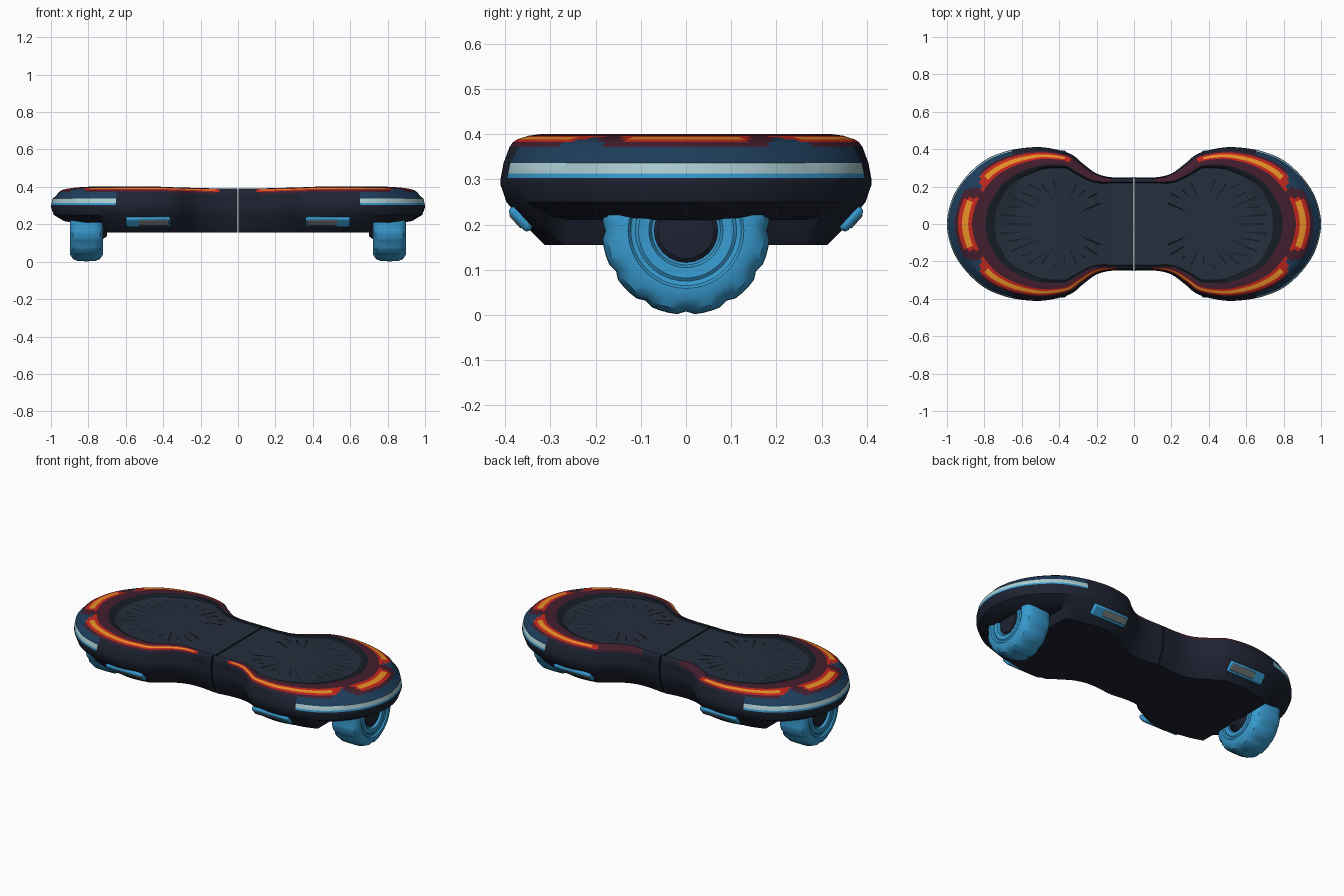
import bpy, bmesh, math
from mathutils import Matrix, Vector

cube = bpy.data.objects.get("Cube")
if cube:
    bpy.data.objects.remove(cube)


def material(name, rgb):
    lin = [((c / 255 + 0.055) / 1.055) ** 2.4 for c in rgb] + [1]
    m = bpy.data.materials.new(name)
    m.use_nodes = True
    m.diffuse_color = lin
    bsdf = m.node_tree.nodes["Principled BSDF"]
    bsdf.inputs["Base Color"].default_value = lin
    bsdf.inputs["Roughness"].default_value = 0.7
    return m


MATS = {n: material(n, c) for n, c in {
    "body navy": (30, 35, 50), "pad slate": (36, 46, 60), "groove black": (22, 27, 36),
    "maroon glow": (68, 30, 46), "light red": (195, 38, 28), "light orange": (240, 150, 40),
    "deep blue": (30, 62, 92), "bright blue": (56, 155, 208), "pale strip": (172, 205, 210),
    "lamp grey": (112, 122, 122)}.items()}


def finish(name, bm, mats, angle=35, mirror=True):
    """Turn a bmesh into a shaded object, mirrored to the other side."""
    bmesh.ops.recalc_face_normals(bm, faces=bm.faces)
    mesh = bpy.data.meshes.new(name)
    bm.to_mesh(mesh)
    bm.free()
    ob = bpy.data.objects.new(name, mesh)
    bpy.context.collection.objects.link(ob)
    for m in mats:
        mesh.materials.append(MATS[m])
    if mirror:
        ob.modifiers.new("mirror", "MIRROR").use_mirror_merge = False
    bpy.ops.object.select_all(action="DESELECT")
    ob.select_set(True)
    bpy.context.view_layer.objects.active = ob
    bpy.ops.object.shade_smooth_by_angle(angle=math.radians(angle))
    return ob


def clamp(v):
    return max(0, min(1, v))


# Outline of one half: waist to tip, then reflected front to back
GAP = 0.004
quarter = [(GAP, .25), (.12, .25), (.2, .27), (.27, .32), (.34, .375), (.45, .405),
           (.55, .41), (.68, .39), (.8, .34), (.9, .25), (.97, .14), (1, 0)]
ctrl = [Vector(p) for p in quarter]
ctrl = [Vector((-.12, .25))] + ctrl + [Vector((.97, -.14))]
path = []
for a, b, c, d in zip(ctrl, ctrl[1:], ctrl[2:], ctrl[3:]):
    for s in range(5):
        t = s / 5
        path.append((2 * b + (c - a) * t + (2 * a - 5 * b + 4 * c - d) * t * t
                     + (3 * b - a - 3 * c + d) * t ** 3) / 2)
path.append(Vector((1, 0)))
path += [Vector((p.x, -p.y)) for p in reversed(path[:-1])]
N = len(path)

# Cross-section rows: inset, height, zone of the band above the row
rows = [(.11, .155, "low"), (.07, .19, "low"), (.015, .25, "low"), (0, .29, "low"),
        (.001, .303, "fringe"), (.003, .313, "strip"), (.008, .337, "upper"),
        (.012, .35, "upper"), (.02, .372, "glow"), (.028, .383, "red"),
        (.038, .389, "orange"), (.054, .394, "red"), (.064, .397, "glow"),
        (.098, .401, "groove"), (.112, .399, "groove"), (.122, .39, "pad")]


def place(i, inset, z):
    p = path[i]
    tan = path[min(i + 1, N - 1)] - path[max(i - 1, 0)]
    inward = Vector((tan.y, -tan.x)).normalized()
    if z > .345:
        w = .25 + .75 * clamp((p.x - .12) / .38) + 1.1 * clamp((p.x - .5) / .5)
        z -= .01 * (1 - clamp((p.x - .1) / .3))
    else:
        w = min(1, .4 + p.x)
    q = p + inward * inset * w
    if i in (0, N - 1):
        q.x = GAP
    if q.x > .72:
        z = max(z, .21 + .1 * inset * (inset < .1))
    return q.x, q.y, z


def zone_color(zone, c):
    x, y = c.x, c.y
    tip = x > .82
    if zone in ("pad", "groove"):
        return "pad slate" if zone == "pad" else "groove black"
    if zone == "strip":
        return "pale strip" if x > .66 else "body navy"
    if zone == "fringe":
        return "bright blue" if x > .66 else "body navy"
    if zone == "upper":
        return "deep blue" if x > .66 else "body navy"
    if zone == "low":
        return "body navy"
    start = .09 if y < 0 else .34
    lit = abs(y) < .14 if tip else start < x < .815
    core = abs(y) < .12 if tip else start + .04 < x < .79
    if zone == "orange" and core:
        return "light orange"
    if zone in ("red", "orange") and lit:
        return "light red"
    near = abs(y) < .19 if tip else x > .12
    return "maroon glow" if near else ("deep blue" if tip else "body navy")


# Footboard shells with painted light bands
names = list(MATS)
bm = bmesh.new()
rings = [[bm.verts.new(place(i, r, z)) for i in range(N)] for r, z, _ in rows]
for k in range(len(rows) - 1):
    for i in range(N - 1):
        f = bm.faces.new((rings[k][i], rings[k][i + 1], rings[k + 1][i + 1], rings[k + 1][i]))
        f.material_index = names.index(zone_color(rows[k][2], f.calc_center_median()))
for ring, color in ((rings[0], "body navy"), (rings[-1], "pad slate")):
    for i in range(N // 2):
        quad = [ring[i], ring[i + 1], ring[N - 2 - i], ring[N - 1 - i]]
        f = bm.faces.new(list(dict.fromkeys(quad)))
        f.material_index = names.index(color)
end = bm.faces.new([r[0] for r in rings] + [r[-1] for r in reversed(rings)])
end.material_index = names.index("groove black")
finish("footboard_shells", bm, names)

# Fan of grip grooves on each foot pad
bm = bmesh.new()
rays = 25
for k in range(rays):
    a = math.radians(-150 + 300 * k / (rays - 1))
    d = Vector((math.cos(a), math.sin(a)))
    side = Vector((-d.y, d.x))
    inner, outer = .13 + .035 * (k % 3), .92 + .08 * (k % 2)
    tip = Vector((.42 + .30 * outer * d.x, .24 * outer * d.y))
    base = Vector((.40, 0)) + d * inner
    pts = [base - side * .001, tip - side * .005, tip + side * .005, base + side * .001]
    bm.faces.new([bm.verts.new((p.x, p.y, .3925)) for p in pts])
finish("pad_grip_grooves", bm, ["groove black"])


# Wheels: profile revolved around the x axis
def lathe(name, profile, mats, segs, tread=()):
    bm = bmesh.new()
    loops = []
    for k, (x, r) in enumerate(profile):
        loop = []
        for s in range(segs):
            rr = r - (.007 if k in tread and s % 5 == 0 else 0)
            a = math.tau * s / segs
            loop.append(bm.verts.new((x, rr * math.cos(a), .187 + rr * math.sin(a))))
        loops.append(loop)
    for la, lb in zip(loops, loops[1:]):
        for s in range(segs):
            t = (s + 1) % segs
            bm.faces.new((la[s], la[t], lb[t], lb[s]))
    bm.faces.new(loops[0])
    bm.faces.new(loops[-1])
    return finish(name, bm, mats)


half = [(0, .186), (.045, .185), (.072, .174), (.087, .150), (.089, .128),
        (.081, .122), (.079, .112), (.084, .105), (.082, .082), (.07, .076)]
profile = [(.81 - x, r) for x, r in reversed(half)] + [(.81 + x, r) for x, r in half[1:]]
mid = len(half) - 1
lathe("tires", profile, ["bright blue"], 60, range(mid - 2, mid + 3))
lathe("wheel_hubs", [(.70, .05), (.735, .077), (.875, .077), (.887, .062), (.889, .03)],
      ["body navy"], 24)


# Lamps on the sloping lower sides, front and back
def lamp(name, size, center, color):
    bm = bmesh.new()
    for s in (-1, 1):
        x, y, z = center
        m = (Matrix.Translation((x, s * y, z)) @ Matrix.Rotation(-s * math.radians(42), 4, "X")
             @ Matrix.Diagonal((*size, 1)))
        bmesh.ops.create_cube(bm, size=1, matrix=m)
    ob = finish(name, bm, [color])
    bev = ob.modifiers.new("bevel", "BEVEL")
    bev.width, bev.segments = min(size) * .45, 2
    return ob


lamp("lamp_housings", (.24, .024, .066), (.48, .366, .213), "bright blue")
lamp("lamp_lenses", (.16, .008, .040), (.45, .376, .208), "lamp grey")
